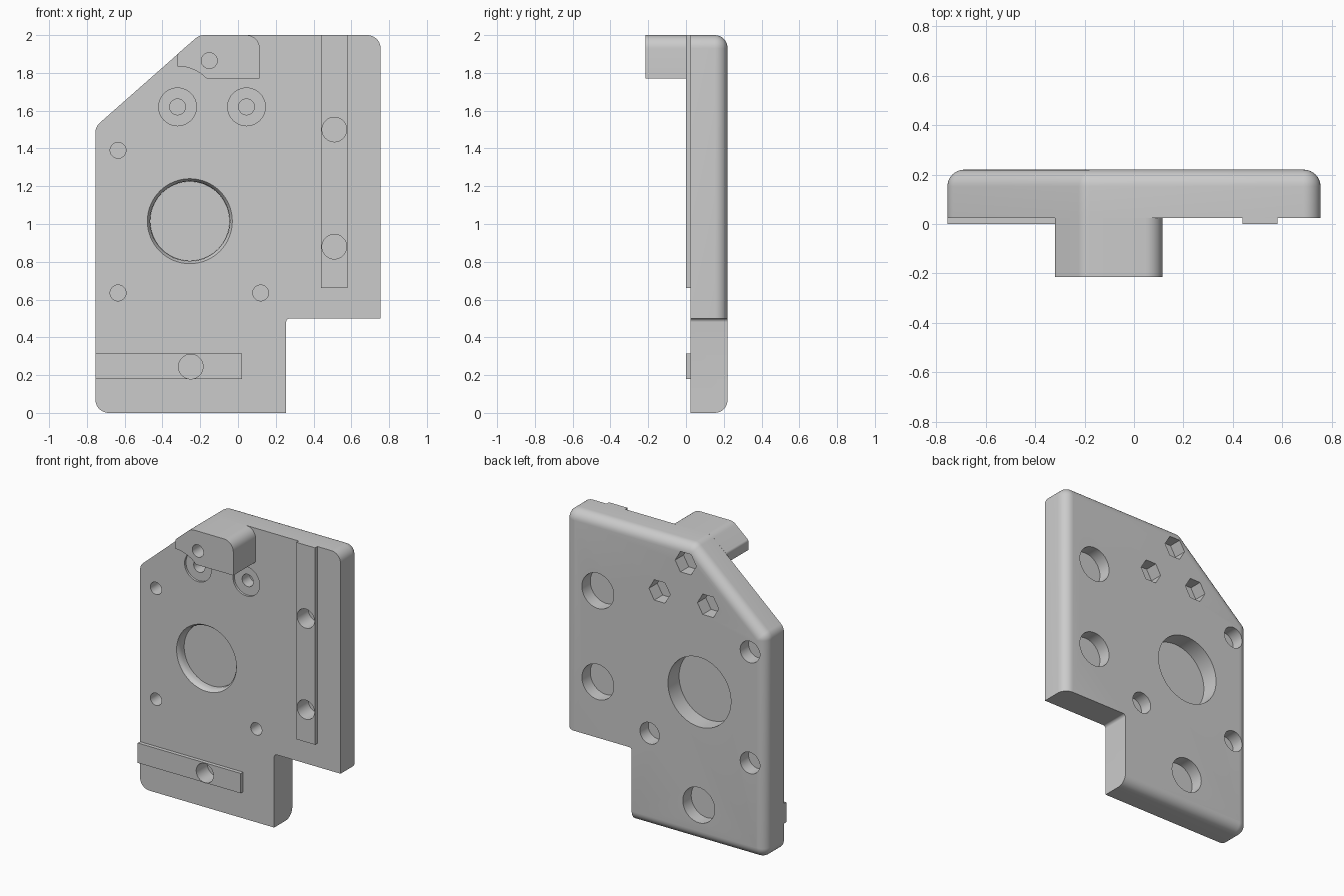
import bpy, bmesh, math
from mathutils import Vector

cube = bpy.data.objects.get("Cube")
if cube:
    bpy.data.objects.remove(cube, do_unlink=True)

grey = bpy.data.materials.new("plain_grey")
grey.use_nodes = True
grey.diffuse_color = (0.6, 0.6, 0.6, 1)
grey.node_tree.nodes["Principled BSDF"].inputs["Base Color"].default_value = (0.6, 0.6, 0.6, 1)

FRONT, BACK = 0.025, 0.22      # plate faces along y
FILLET = 0.068                 # rounding of the rear rim
MID = 0.12                     # thin web left inside each hole


def rounded(corners, inset=0.0, steps=8):
    """Outline of (x, z, radius) corners with round corners, shrunk by inset."""
    pts = []
    for i, (x, z, r) in enumerate(corners):
        p = Vector((x, z))
        a = (Vector(corners[i - 1][:2]) - p).normalized()
        b = (Vector(corners[(i + 1) % len(corners)][:2]) - p).normalized()
        if r == 0:
            pts.append(p)
            continue
        half = a.angle(b) / 2
        mid = (a + b).normalized()
        centre = p + mid * (r / math.sin(half))
        sweep = math.pi / 2 - half
        side = Vector((-mid.y, mid.x))
        sign = 1 if side.dot(a) > 0 else -1
        for k in range(steps + 1):
            t = sign * sweep * (1 - 2 * k / steps)
            pts.append(centre + (-mid * math.cos(t) + side * math.sin(t)) * (r - inset))
    return pts


def add_loft(bm, loops):
    """Closed solid through equal-length loops, each (outline, y)."""
    rings = [[bm.verts.new((p[0], y, p[1])) for p in outline] for outline, y in loops]
    faces = [bm.faces.new(rings[0]), bm.faces.new(rings[-1][::-1])]
    n = len(rings[0])
    for lo, hi in zip(rings, rings[1:]):
        for i in range(n):
            j = (i + 1) % n
            faces.append(bm.faces.new((lo[j], lo[i], hi[i], hi[j])))
    bmesh.ops.recalc_face_normals(bm, faces=faces)


def add_bore(bm, x, z, steps, sides=40):
    """Stepped round or hexagonal bore from (radius, y) pairs."""
    angles = [2 * math.pi * k / sides for k in range(sides)]
    add_loft(bm, [([(x + r * math.cos(a), z + r * math.sin(a)) for a in angles], y)
                  for r, y in steps])


def finish(bm, name):
    mesh = bpy.data.meshes.new(name)
    bm.to_mesh(mesh)
    bm.free()
    mesh.materials.append(grey)
    obj = bpy.data.objects.new(name, mesh)
    bpy.context.collection.objects.link(obj)
    return obj


def prism(name, outline, y0, y1):
    bm = bmesh.new()
    add_loft(bm, [(outline, y0), (outline, y1)])
    return finish(bm, name)


def box(x0, x1, z0, z1):
    return [(x0, z0), (x1, z0), (x1, z1), (x0, z1)]


def cut(obj, cutter):
    mod = obj.modifiers.new("cut", "BOOLEAN")
    mod.operation, mod.solver, mod.object = "DIFFERENCE", "EXACT", cutter
    bpy.context.view_layer.objects.active = obj
    bpy.ops.object.modifier_apply(modifier=mod.name)


# Plate with a rounded rear rim
corners = [(-0.755, 0, 0.07), (0.755, 0, 0.07), (0.755, 2, 0.07),
           (-0.205, 2, 0.07), (-0.755, 1.515, 0.07)]
loops = [(rounded(corners), FRONT)]
for k in range(9):
    a = math.pi / 2 * k / 8
    loops.append((rounded(corners, FILLET * (1 - math.cos(a))),
                  BACK - FILLET + FILLET * math.sin(a)))
bm = bmesh.new()
add_loft(bm, loops)
plate = finish(bm, "plate")

# Locating rails on the front
side_rail = prism("side_rail", box(0.44, 0.58, 0.66, 2), 0, FRONT)
lower_rail = prism("lower_rail", box(-0.755, 0.02, 0.18, 0.315), 0, FRONT)

# Projecting block at the top, relieved around the nearby screw
relief = [(-0.32 + 0.215 * math.cos(a), 1.62 + 0.215 * math.sin(a))
          for a in (math.radians(44 + 46 * k / 8) for k in range(9))]
block_corners = [(x, z, 0) for x, z in relief]
block_corners += [(-0.32, 1.9, 0.02), (-0.205, 2, 0.07), (0.115, 2, 0.07), (0.115, 1.77, 0)]
block = prism("top_block", rounded(block_corners), -0.215, FRONT)

# Notch and bores
notch = prism("notch_cutter", rounded([(0.255, -0.5, 0), (1, -0.5, 0), (1, 0.5, 0),
                                       (0.255, 0.5, 0.02)]), -0.5, 0.5)
bm = bmesh.new()
for x, z in ((0.51, 1.5), (0.51, 0.88), (-0.25, 0.245)):          # large screws
    add_bore(bm, x, z, [(0.065, -0.1), (0.065, MID)])
    add_bore(bm, x, z, [(0.12, MID + 0.01), (0.12, 0.3)])
for x, z in ((-0.635, 1.39), (-0.635, 0.635), (0.12, 0.635)):     # small screws
    add_bore(bm, x, z, [(0.042, -0.1), (0.042, MID)])
    add_bore(bm, x, z, [(0.073, MID + 0.01), (0.073, 0.3)])
for x in (-0.32, 0.045):                                          # washer seats
    add_bore(bm, x, 1.62, [(0.1, -0.1), (0.1, 0.04), (0.042, 0.04), (0.042, MID)])
    add_bore(bm, x, 1.62, [(0.08, MID + 0.01), (0.08, 0.3)], 6)
add_bore(bm, -0.152, 1.865, [(0.042, -0.3), (0.042, MID)])        # block screw
add_bore(bm, -0.152, 1.865, [(0.08, MID + 0.01), (0.08, 0.3)], 6)
add_bore(bm, -0.255, 1.015, [(0.225, -0.1), (0.225, FRONT), (0.214, 0.04),
                             (0.21, 0.06), (0.21, 0.085)], 64)    # central opening
add_bore(bm, -0.255, 1.015, [(0.237, 0.1), (0.237, 0.3)], 64)
bores = finish(bm, "bore_cutter")

cut(plate, notch)
for part in (plate, side_rail, lower_rail, block):
    cut(part, bores)
for cutter in (notch, bores):
    bpy.data.objects.remove(cutter, do_unlink=True)

# Smooth curved faces, keep edges sharp
bpy.ops.object.select_all(action="DESELECT")
for part in (plate, side_rail, lower_rail, block):
    part.select_set(True)
bpy.context.view_layer.objects.active = plate
bpy.ops.object.shade_smooth_by_angle(angle=math.radians(32))
